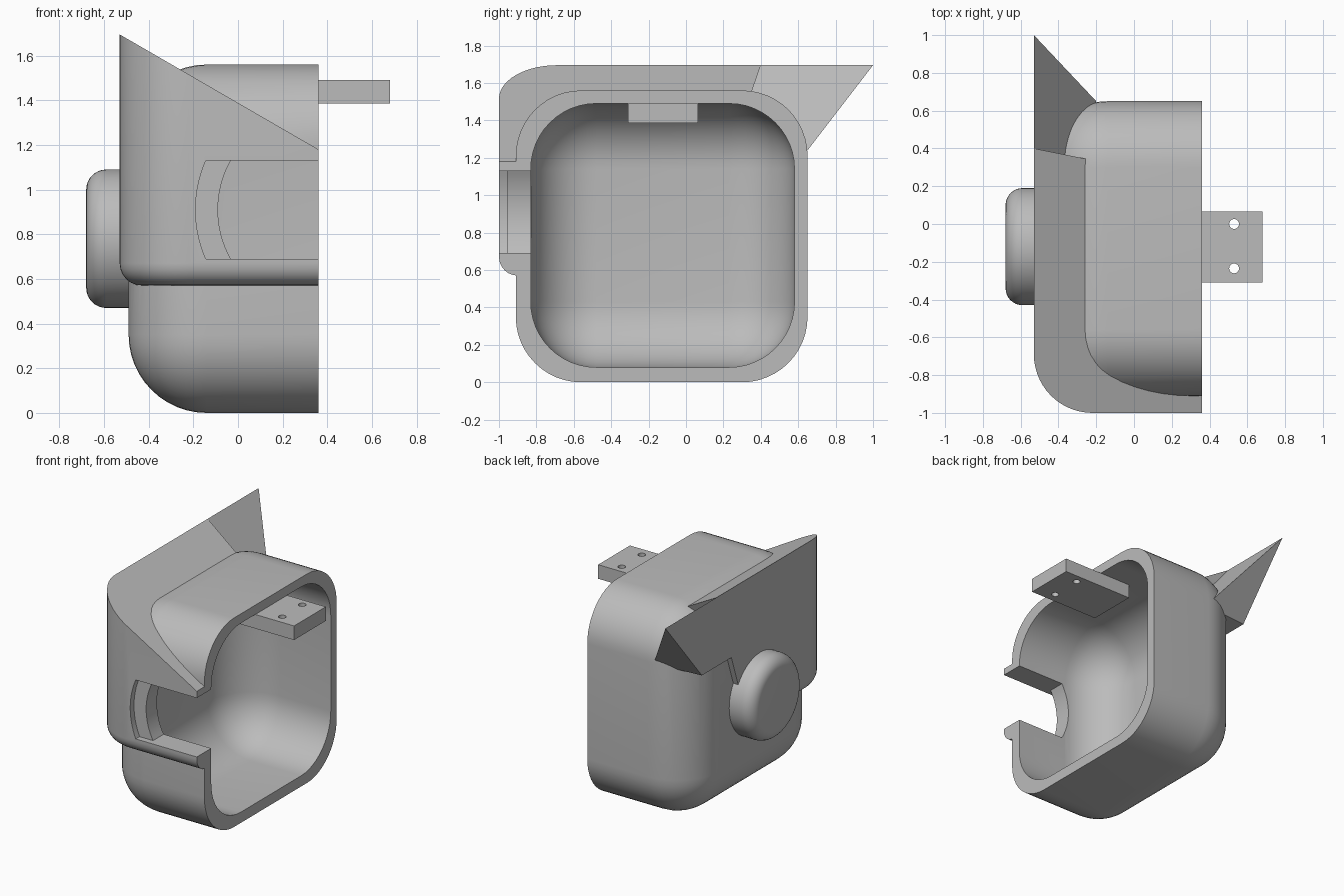
import bpy, bmesh, math
from mathutils import Vector

if "Cube" in bpy.data.objects:
    bpy.data.objects.remove(bpy.data.objects["Cube"], do_unlink=True)

grey = bpy.data.materials.new("plain_grey")
grey.use_nodes = True
grey.diffuse_color = (0.5, 0.5, 0.5, 1)
grey.node_tree.nodes["Principled BSDF"].inputs["Base Color"].default_value = (0.5, 0.5, 0.5, 1)

RIM = 0.36      # plane of the open side
EPS = 1e-4


def finish(bm, name):
    bmesh.ops.recalc_face_normals(bm, faces=bm.faces)
    mesh = bpy.data.meshes.new(name)
    bm.to_mesh(mesh)
    bm.free()
    mesh.materials.append(grey)
    ob = bpy.data.objects.new(name, mesh)
    bpy.context.collection.objects.link(ob)
    return ob


def box(lo, hi):
    bm = bmesh.new()
    bmesh.ops.create_cube(bm, size=1)
    for v in bm.verts:
        v.co = [l + (c + 0.5) * (h - l) for c, l, h in zip(v.co, lo, hi)]
    return bm


def bevel(bm, rule, radius, segments):
    edges = [e for e in bm.edges if rule(e.verts[0].co, e.verts[1].co)]
    bmesh.ops.bevel(bm, geom=edges, offset=radius, segments=segments,
                    profile=0.5, affect='EDGES', clamp_overlap=False)


def slice_off(bm, point, normal):
    bmesh.ops.bisect_plane(bm, geom=bm.verts[:] + bm.edges[:] + bm.faces[:],
                           plane_co=point, plane_no=normal, clear_outer=True)
    bmesh.ops.holes_fill(bm, edges=[e for e in bm.edges if e.is_boundary], sides=0)


def prism(profile, y0, y1):
    # extrude an (x, z) outline along y
    bm = bmesh.new()
    face = bm.faces.new([bm.verts.new((x, y0, z)) for x, z in profile])
    out = bmesh.ops.extrude_face_region(bm, geom=[face])
    bmesh.ops.translate(bm, vec=(0, y1 - y0, 0),
                        verts=[g for g in out["geom"] if isinstance(g, bmesh.types.BMVert)])
    return bm


def cylinder(center, axis, radius, depth, segments):
    bm = bmesh.new()
    bmesh.ops.create_cone(bm, cap_ends=True, segments=segments,
                          radius1=radius, radius2=radius, depth=depth)
    bm.transform(Vector(axis).to_track_quat('Z', 'Y').to_matrix().to_4x4())
    bmesh.ops.translate(bm, vec=center, verts=bm.verts)
    return bm


def boolean(target, other, operation):
    mod = target.modifiers.new("bool", 'BOOLEAN')
    mod.operation, mod.solver, mod.object = operation, 'EXACT', other
    bpy.context.view_layer.objects.active = target
    bpy.ops.object.modifier_apply(modifier=mod.name)
    bpy.data.objects.remove(other, do_unlink=True)


def rounded_tub(lo, hi, name):
    # every edge rounded except those around the open +x side
    bm = box(lo, hi)
    bevel(bm, lambda a, b: min(a.x, b.x) < lo[0] + EPS, 0.35, 12)
    return finish(bm, name)


# main shell
shell = rounded_tub((-0.49, -0.91, 0), (RIM, 0.65, 1.56), "shell")

# sloping hood wrapped around the front and side
FRONT, SIDE, BASE, TOP = -1.0, -0.53, 0.57, 1.695
bm = box((SIDE, FRONT, BASE), (RIM, 0.6, TOP + 0.1))
bevel(bm, lambda a, b: max(a.x, b.x) < SIDE + EPS and max(a.y, b.y) < FRONT + EPS, 0.31, 14)
bevel(bm, lambda a, b: max(a.z, b.z) < BASE + EPS
      and min(a.x, b.x) < RIM - EPS and min(a.y, b.y) < 0.6 - EPS, 0.1, 6)
slice_off(bm, (SIDE, 0, TOP), (0.515, 0, 0.89))
slice_off(bm, (SIDE, 0.4, TOP), (0, 0.52, -0.18))
hood = finish(bm, "hood")

# pointed fin behind the hood
bm = bmesh.new()
for p in [(SIDE, 1, TOP), (-0.2, 0.65, 1.24), (SIDE, 0.57, 1.18), (SIDE, 0.25, TOP),
          (SIDE, 0.2, 1.18), (-0.2, 0.2, 1.24), (-0.2, 0.6, 1.18), (-0.2, 0.2, 1.18)]:
    bm.verts.new(p)
bmesh.ops.convex_hull(bm, input=bm.verts)
fin = finish(bm, "fin")

boolean(shell, hood, 'UNION')
boolean(shell, fin, 'UNION')
boolean(shell, rounded_tub((-0.41, -0.83, 0.08), (0.6, 0.58, 1.49), "cavity"), 'DIFFERENCE')

# stepped front window with an arched end
for radius, depth in ((0.55, -0.955), (0.45, -0.7)):
    half = 0.22
    sweep = math.asin(half / radius)
    arc = []
    for i in range(17):
        a = sweep * (i / 8 - 1)
        arc.append((RIM - radius * math.cos(a), 0.91 + radius * math.sin(a)))
    outline = [(0.6, 0.91 - half)] + arc + [(0.6, 0.91 + half)]
    boolean(shell, finish(prism(outline, -1.2, depth), "window"), 'DIFFERENCE')

# round side knob
bm = cylinder((-0.565, -0.12, 0.78), (-1, 0, 0), 0.31, 0.23, 64)
bevel(bm, lambda a, b: max(a.x, b.x) < -0.68 + EPS, 0.09, 8)
knob = finish(bm, "side_knob")

# mounting tab with two screw holes
tab = finish(box((0.1, -0.31, 1.385), (0.68, 0.065, 1.49)), "mounting_tab")
for y in (0, -0.235):
    boolean(tab, finish(cylinder((0.53, y, 1.43), (0, 0, 1), 0.026, 0.4, 24), "hole"), 'DIFFERENCE')

# smooth curved areas, keep hard edges
bpy.ops.object.select_all(action='DESELECT')
for ob in (shell, knob, tab):
    ob.select_set(True)
bpy.context.view_layer.objects.active = shell
bpy.ops.object.shade_smooth_by_angle(angle=math.radians(25))
